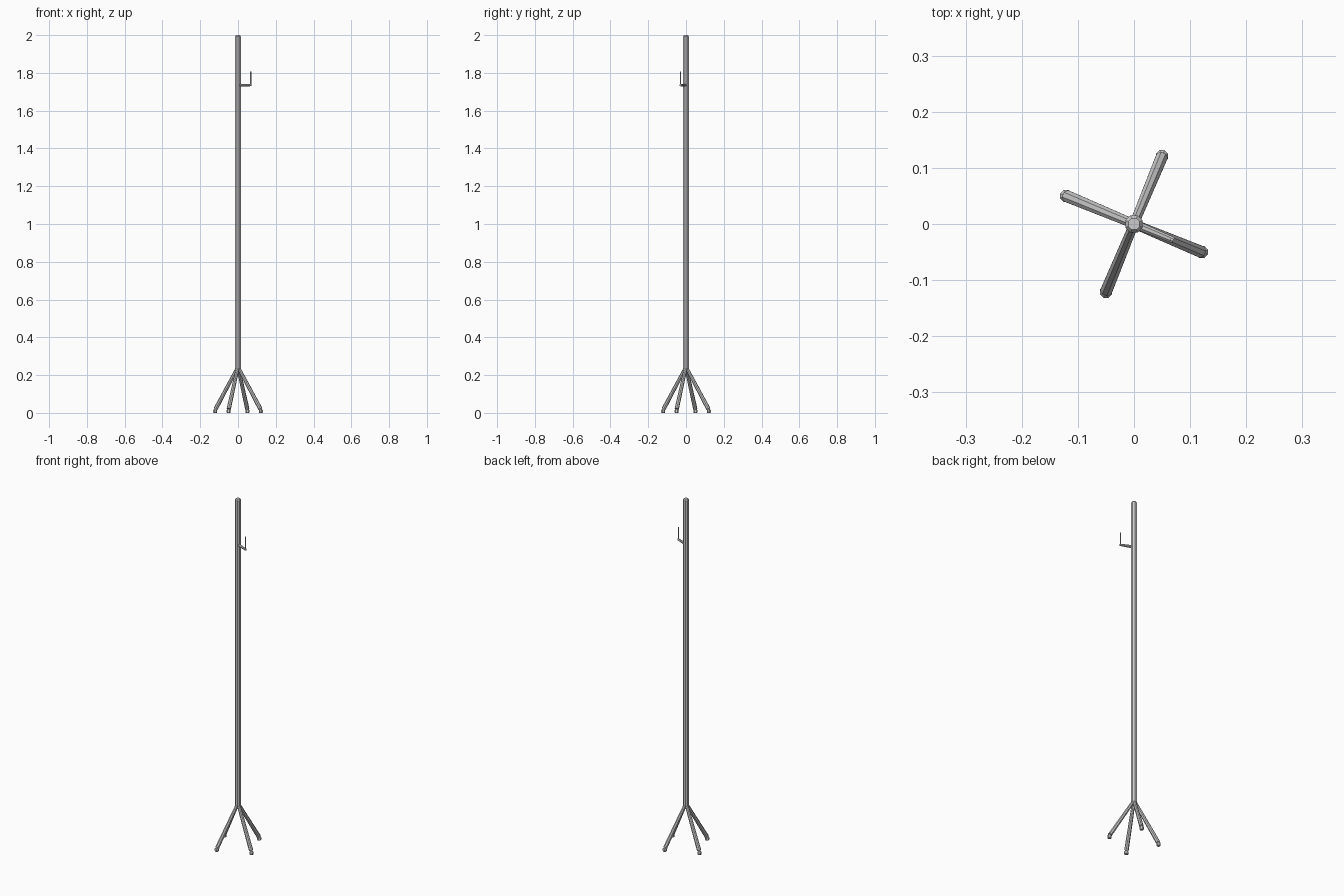
import bpy, bmesh, math
from mathutils import Vector

if "Cube" in bpy.data.objects:
    bpy.data.objects.remove(bpy.data.objects["Cube"])

ANGLE = math.radians(-22.5)


def tube(name, rings, sides=8):
    """Faceted tube through (centre, radius) rings, capped at both ends."""
    rings = [(Vector(c), r) for c, r in rings]
    axis = (rings[-1][0] - rings[0][0]).normalized()
    q = axis.to_track_quat('Z', 'Y')
    bm = bmesh.new()
    loops = []
    for c, r in rings:
        loops.append([bm.verts.new(c + q @ Vector((
            r * math.cos(2 * math.pi * (i + .5) / sides),
            r * math.sin(2 * math.pi * (i + .5) / sides), 0)))
            for i in range(sides)])
    for a, b in zip(loops, loops[1:]):
        for i in range(sides):
            j = (i + 1) % sides
            bm.faces.new((a[i], a[j], b[j], b[i]))
    bm.faces.new(loops[0][::-1])
    bm.faces.new(loops[-1])
    bmesh.ops.recalc_face_normals(bm, faces=bm.faces[:])
    me = bpy.data.meshes.new(name)
    bm.to_mesh(me)
    bm.free()
    ob = bpy.data.objects.new(name, me)
    bpy.context.collection.objects.link(ob)
    return ob


def polar(r, a, z):
    return Vector((r * math.cos(a), r * math.sin(a), z))


# Pole with a chamfered top
tube("pole", [((0, 0, .225), .011), ((0, 0, .235), .0165),
              ((0, 0, 1.993), .0165), ((0, 0, 2.0), .011)])

# Four splayed legs, thicker towards the floor, each on a small foot
for k in range(4):
    a = ANGLE + k * math.pi / 2
    top, end = polar(.004, a, .237), polar(.128, a, .021)
    tube(f"leg_{k + 1}", [(top, .009), (end, .0115)])
    tube(f"foot_{k + 1}", [(polar(.131, a, 0), .0095),
                           (polar(.131, a, .004), .0115),
                           (polar(.131, a, .014), .0115),
                           (polar(.131, a, .02), .007)])

# Hook: tapered arm with a thin upright pin
tube("hook_arm", [(polar(.008, ANGLE, 1.735), .008),
                  (polar(.076, ANGLE, 1.735), .006)])
tube("hook_pin", [(polar(.073, ANGLE, 1.733), .003),
                  (polar(.073, ANGLE, 1.807), .003)])
